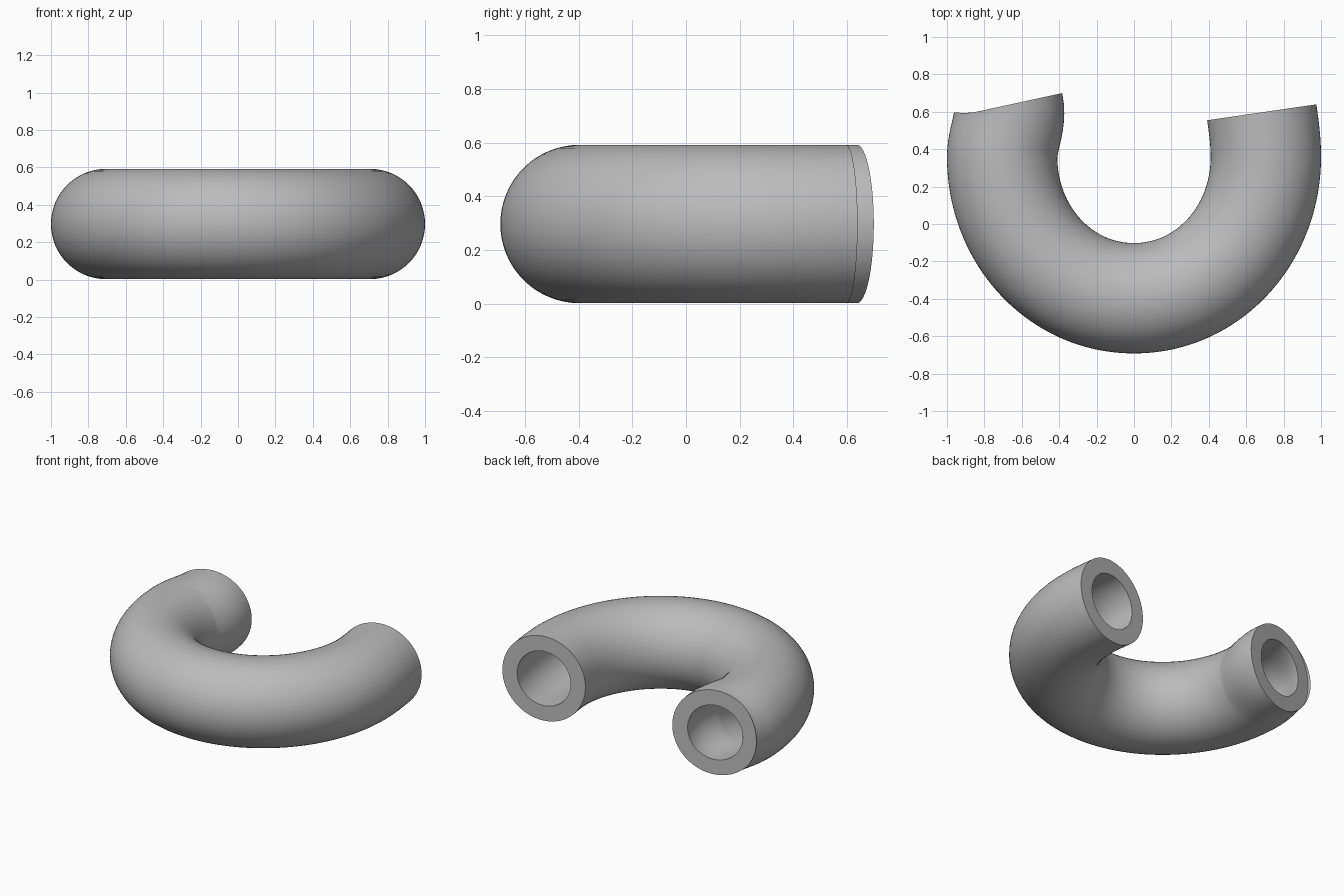
import bpy
import bmesh
import math
from mathutils import Vector
from mathutils.geometry import interpolate_bezier

if "Cube" in bpy.data.objects:
    bpy.data.objects.remove(bpy.data.objects["Cube"], do_unlink=True)

HEIGHT = 0.297         # height of the centreline
OUTER, INNER = 0.295, 0.19
SIDES = 64

grey = bpy.data.materials.new("plain grey")
grey.use_nodes = True
colour = (0.5, 0.5, 0.5, 1)
grey.diffuse_color = colour
grey.node_tree.nodes["Principled BSDF"].inputs["Base Color"].default_value = colour


def point(x, y):
    return Vector((x, y, HEIGHT))


def heading(degrees):
    """Flat direction, measured from +y towards +x."""
    a = math.radians(degrees)
    return Vector((math.sin(a), math.cos(a), 0))


# Centreline knots: position, travel direction, handle before, handle after
knots = [
    (point(-0.672, 0.637), heading(167.7), 0, 0.09),
    (point(-0.705, 0.36), heading(180), 0.09, 0.422),
    (point(0, -0.397), heading(90), 0.393, 0.393),
    (point(0.705, 0.36), heading(0), 0.422, 0.08),
    (point(0.683, 0.597), heading(-8.3), 0.08, 0),
]

path = []
for (p, d, _, out), (q, e, back, _) in zip(knots, knots[1:]):
    steps = 48 if out > 0.2 else 12
    if back > 0.2:
        steps = 48
    path += interpolate_bezier(p, p + d * out, q - e * back, q, steps + 1)[:-1]
path.append(knots[-1][0])

tangents = [(b - a).normalized() for a, b in zip(path, path[2:])]
tangents = [knots[0][1]] + tangents + [knots[-1][1]]

# Hollow curved pipe: outer wall, inner bore and a flat ring at each end
bm = bmesh.new()
up = Vector((0, 0, 1))


def ring(centre, tangent, radius):
    side = tangent.cross(up)
    angles = [math.tau * i / SIDES for i in range(SIDES)]
    return [bm.verts.new(centre + radius * (side * math.cos(a) + up * math.sin(a)))
            for a in angles]


def bridge(first, second):
    for i in range(SIDES):
        j = (i + 1) % SIDES
        bm.faces.new((first[i], first[j], second[j], second[i]))


walls = [[ring(p, t, r) for p, t in zip(path, tangents)] for r in (OUTER, INNER)]
for wall in walls:
    for a, b in zip(wall, wall[1:]):
        bridge(a, b)
for end in (0, -1):
    bridge(walls[0][end], walls[1][end])
bmesh.ops.recalc_face_normals(bm, faces=bm.faces)

mesh = bpy.data.meshes.new("curved_pipe")
bm.to_mesh(mesh)
bm.free()
mesh.materials.append(grey)
pipe = bpy.data.objects.new("curved_pipe", mesh)
bpy.context.collection.objects.link(pipe)

bpy.ops.object.select_all(action="DESELECT")
pipe.select_set(True)
bpy.context.view_layer.objects.active = pipe
bpy.ops.object.shade_smooth_by_angle(angle=math.radians(35))
